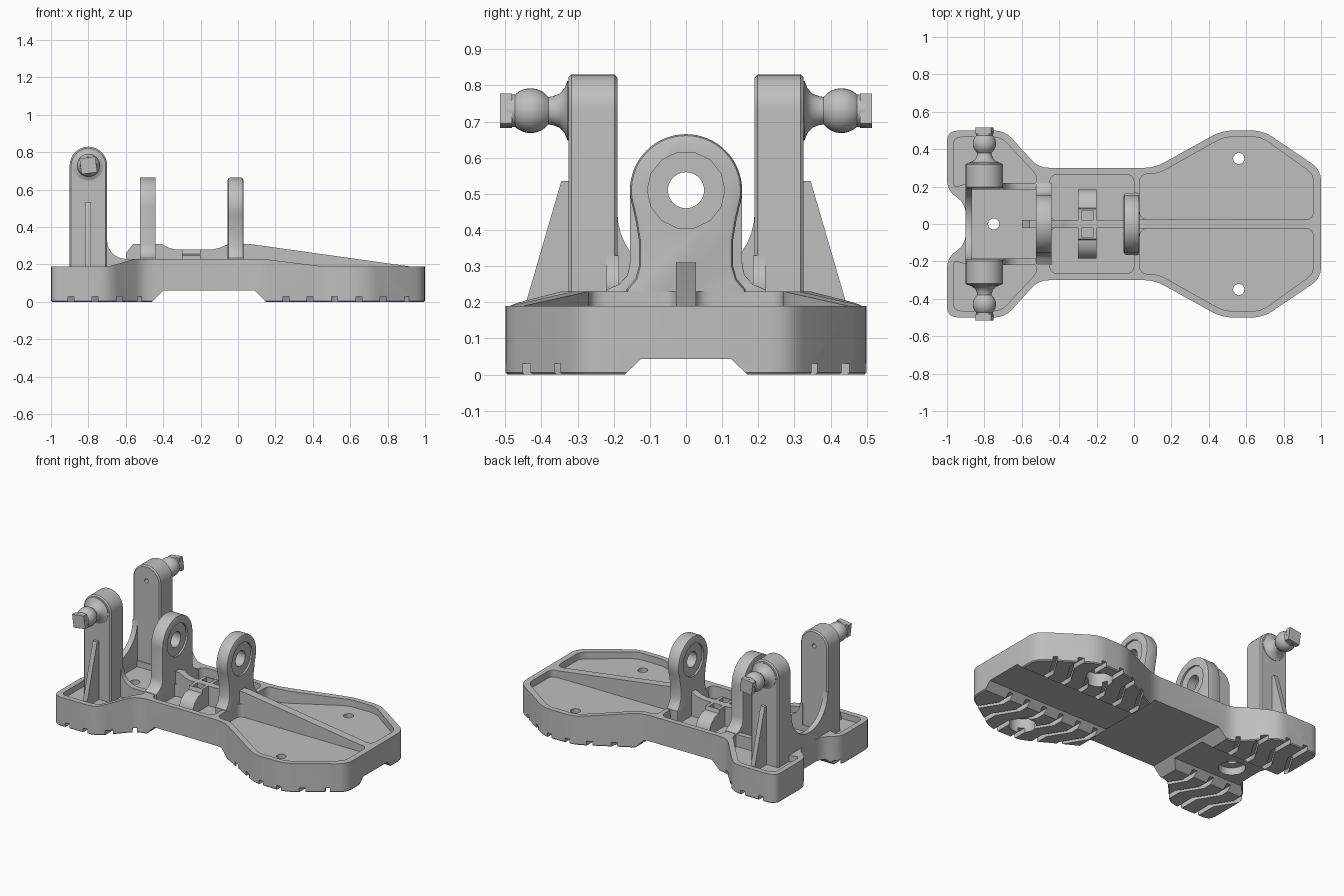
import bpy, bmesh, math
from mathutils import Vector

if "Cube" in bpy.data.objects:
    bpy.data.objects.remove(bpy.data.objects["Cube"], do_unlink=True)

grey = bpy.data.materials.new("mid_grey")
grey.use_nodes = True
grey.diffuse_color = (0.52, 0.52, 0.52, 1)
grey.node_tree.nodes["Principled BSDF"].inputs["Base Color"].default_value = (0.52, 0.52, 0.52, 1)


def make(name, bm):
    bmesh.ops.recalc_face_normals(bm, faces=bm.faces)
    mesh = bpy.data.meshes.new(name)
    bm.to_mesh(mesh)
    bm.free()
    mesh.materials.append(grey)
    ob = bpy.data.objects.new(name, mesh)
    bpy.context.collection.objects.link(ob)
    return ob


def prism(name, pts, lo, hi, axis="z"):
    """Extrude a 2D outline along one axis (outline is yz, xz or xy)."""
    place = {"x": lambda p, d: (d, p[0], p[1]),
             "y": lambda p, d: (p[0], d, p[1]),
             "z": lambda p, d: (p[0], p[1], d)}[axis]
    bm = bmesh.new()
    a = [bm.verts.new(place(p, lo)) for p in pts]
    b = [bm.verts.new(place(p, hi)) for p in pts]
    bm.faces.new(a)
    bm.faces.new(b[::-1])
    for i in range(len(pts)):
        j = (i + 1) % len(pts)
        bm.faces.new((a[i], a[j], b[j], b[i]))
    return make(name, bm)


def arc(cx, cy, r, a0, a1, n):
    return [(cx + r * math.cos(math.radians(a0 + (a1 - a0) * i / n)),
             cy + r * math.sin(math.radians(a0 + (a1 - a0) * i / n))) for i in range(n + 1)]


def rounded(pts, r, n=4):
    """Round every corner of an outline with a short curve."""
    out = []
    for i, p in enumerate(pts):
        p, q, s = Vector(p), Vector(pts[i - 1]), Vector(pts[(i + 1) % len(pts)])
        a = p + (q - p).normalized() * min(r, (q - p).length * 0.45)
        b = p + (s - p).normalized() * min(r, (s - p).length * 0.45)
        for k in range(n + 1):
            t = k / n
            out.append(tuple(a * (1 - t) ** 2 + p * 2 * t * (1 - t) + b * t * t))
    return out


def flip(pts, s):
    return [(x, y * s) for x, y in pts]


def mirrored(half):
    return half + [(-y, z) for y, z in half[::-1]]


def apply(ob, mod):
    bpy.context.view_layer.objects.active = ob
    bpy.ops.object.modifier_apply(modifier=mod.name)


def boolean(ob, cutter, op="DIFFERENCE"):
    mod = ob.modifiers.new("cut", "BOOLEAN")
    mod.operation, mod.solver, mod.object = op, "EXACT", cutter
    apply(ob, mod)
    bpy.data.objects.remove(cutter, do_unlink=True)


def bevel(ob, width, segments=1):
    mod = ob.modifiers.new("edge", "BEVEL")
    mod.width, mod.segments, mod.limit_method, mod.angle_limit = width, segments, "ANGLE", math.radians(60)
    apply(ob, mod)


def drill(ob, cx, cy, r, lo, hi, axis="z", n=24):
    boolean(ob, prism("cutter", arc(cx, cy, r, 0, 360 - 360 / n, n - 1), lo, hi, axis))


# Sole: plan outline trimmed by the side profile
half = [(-0.9, 0.11), (-1, 0.18), (-1, 0.5), (-0.69, 0.5), (-0.51, 0.3), (0.11, 0.3),
        (0.47, 0.5), (0.69, 0.5), (1, 0.29)]
base = prism("sole_frame", rounded(half + flip(half[::-1], -1), 0.06), 0, 0.4)
bevel(base, 0.006)
side = [(-1.1, 0), (-1.1, 0.19), (-0.69, 0.19), (-0.55, 0.23), (0.13, 0.23), (0.45, 0.19),
        (1.1, 0.19), (1.1, 0), (0.15, 0), (0.09, 0.06), (-0.4, 0.06), (-0.46, 0)]
boolean(base, prism("cutter", side, -0.6, 0.6, "y"), "INTERSECT")

# Channel along the underside
boolean(base, prism("cutter", [(-0.18, -0.01), (0.18, -0.01), (0.125, 0.043), (-0.125, 0.043)],
                    -1.2, 1.2, "x"))

# Hollow trays, tread grooves and bolt holes
toe_tray = [(0.03, 0.025), (0.96, 0.025), (0.96, 0.265), (0.68, 0.465), (0.48, 0.465), (0.13, 0.268), (0.03, 0.268)]
mid_tray = [(-0.45, 0.02), (0, 0.02), (0, 0.265), (-0.45, 0.265)]
heel_tray = [(-0.965, 0.19), (-0.91, 0.215), (-0.52, 0.215), (-0.52, 0.26), (-0.71, 0.465), (-0.965, 0.465)]
for s in (1, -1):
    for tray, floor in ((toe_tray, 0.145), (mid_tray, 0.15), (heel_tray, 0.15)):
        boolean(base, prism("cutter", rounded(flip(tray, s), 0.045), floor, 0.5))
    for x in [-0.99 + 0.13 * i for i in range(4)] + [0.16 + 0.13 * i for i in range(6)]:
        w = 0.032
        path = [(x, 0.13), (x, 0.23), (x + 0.08, 0.36), (x + 0.08, 0.55)]
        groove = path + [(px + w, py) for px, py in path[::-1]]
        boolean(base, prism("cutter", flip(groove, s), -0.05, 0.03))
    drill(base, 0.56, 0.35 * s, 0.03, -0.1, 0.3)
    drill(base, 0.56, 0.35 * s, 0.08, -0.1, 0.09)
heel_well = [(-0.865, -0.185), (-0.52, -0.185), (-0.52, 0.185), (-0.865, 0.185)]
boolean(base, prism("cutter", heel_well, 0.15, 0.5))
drill(base, -0.75, 0, 0.03, -0.1, 0.5)
drill(base, -0.75, 0, 0.08, -0.1, 0.09)
parts = [base]

# Curved back wall between the towers
wall = [(-0.2, 0.1), (0.2, 0.1), (0.2, 0.45)] + arc(0, 0.45, 0.19, 0, -180, 20) + [(-0.2, 0.45)]
parts.append(prism("heel_wall", wall, -0.9, -0.865, "x"))

# Towers with their ribs, gussets and ball studs
for s, tag in ((1, "left"), (-1, "right")):
    outline = [(-0.9, 0.1), (-0.7, 0.1)] + arc(-0.8, 0.73, 0.1, 0, 180, 16)
    tower = prism(tag + "_tower", outline, 0.19 * s, 0.325 * s, "y")
    bevel(tower, 0.008)
    drill(tower, -0.8, 0.73, 0.014, -0.23, 0.23, "y", 12)
    parts.append(tower)
    rib = [(0.3, 0.1), (0.46, 0.1), (0.46, 0.14), (0.345, 0.535), (0.3, 0.535)]
    parts.append(prism(tag + "_tower_rib", [(y * s, z) for y, z in rib], -0.815, -0.785, "x"))
    gusset = [(-0.72, 0.1), (-0.5, 0.1), (-0.5, 0.23)] + arc(-0.6, 0.33, 0.1, -90, -180, 8) + [(-0.72, 0.33)]
    parts.append(prism(tag + "_tower_gusset", gusset, 0.185 * s, 0.22 * s, "y"))
    profile = [(0, 0.3), (0.082, 0.3), (0.082, 0.328), (0.062, 0.336), (0.047, 0.35), (0.04, 0.368), (0.038, 0.38)]
    profile += [(r, y) for y, r in arc(0.43, 0, 0.062, 140, 0, 12)]
    bm = bmesh.new()
    verts = [bm.verts.new((-0.8 + r, y * s, 0.73)) for r, y in profile]
    edges = [bm.edges.new(pair) for pair in zip(verts, verts[1:])]
    bmesh.ops.spin(bm, geom=verts + edges, cent=(-0.8, 0, 0.73), axis=(0, 1, 0),
                   angle=math.tau, steps=28)
    bmesh.ops.remove_doubles(bm, verts=bm.verts, dist=0.0005)
    parts.append(make(tag + "_ball_stud", bm))
    parts.append(prism(tag + "_stud_neck", arc(-0.8, 0.73, 0.045, 0, 330, 11), 0.45 * s, 0.495 * s, "y"))
    parts.append(prism(tag + "_stud_tip", arc(-0.8, 0.73, 0.06, 53, 323, 3), 0.482 * s, 0.515 * s, "y"))

# Two bearing lugs: a straight-sided rear one and a waisted front one
rear_half = [(0.22, 0.1), (0.22, 0.235), (0.185, 0.25), (0.162, 0.275), (0.155, 0.31)]
front_half = [(0.16, 0.1), (0.165, 0.235), (0.14, 0.265), (0.13, 0.3), (0.13, 0.37), (0.14, 0.43)]
for name, foot, start, lo, hi, edge in (("rear_lug", rear_half, 0, -0.525, -0.44, 0.002),
                                        ("front_lug", front_half, -18, -0.055, 0.03, 0.014)):
    lug = foot + arc(0, 0.51, 0.155, start, 180 - start, 32) + [(-y, z) for y, z in foot[::-1]]
    ob = prism(name, lug, lo, hi, "x")
    bevel(ob, edge, 2)
    drill(ob, 0, 0.51, 0.05, lo - 0.1, hi + 0.1, "x", 32)
    drill(ob, 0, 0.51, 0.107, hi - 0.012, hi + 0.1, "x", 14)
    drill(ob, 0, 0.51, 0.107, lo - 0.1, lo + 0.012, "x", 14)
    parts.append(ob)

# Spine ribs along the centre line
toe_rib = [(0, 0.1), (0.93, 0.1), (0.93, 0.188), (0.06, 0.31), (0, 0.31)]
parts.append(prism("toe_rib", toe_rib, -0.027, 0.027, "y"))
spine = [(-0.6, 0.1), (-0.6, 0.26), (-0.56, 0.31), (-0.41, 0.31), (-0.37, 0.288), (-0.33, 0.28),
         (-0.14, 0.28), (-0.1, 0.288), (-0.05, 0.31), (0, 0.31), (0, 0.1)]
parts.append(prism("spine_rib", spine, -0.022, 0.022, "y"))

# Cross saddle between the lugs, with two square pockets
saddle_half = [(0.185, 0.12), (0.185, 0.18), (0.165, 0.22), (0.125, 0.25), (0.085, 0.255), (0.08, 0.28)]
saddle = prism("cross_saddle", mirrored(saddle_half), -0.3, -0.2, "x")
for s in (1, -1):
    pocket = [(-0.28, 0.022), (-0.22, 0.022), (-0.22, 0.072), (-0.28, 0.072)]
    boolean(saddle, prism("cutter", flip(pocket, s), 0.2, 0.4))
parts.append(saddle)

# Smooth the curves, keep the hard edges
bpy.ops.object.select_all(action="DESELECT")
for ob in parts:
    ob.select_set(True)
bpy.context.view_layer.objects.active = base
bpy.ops.object.shade_smooth_by_angle(angle=math.radians(35))
